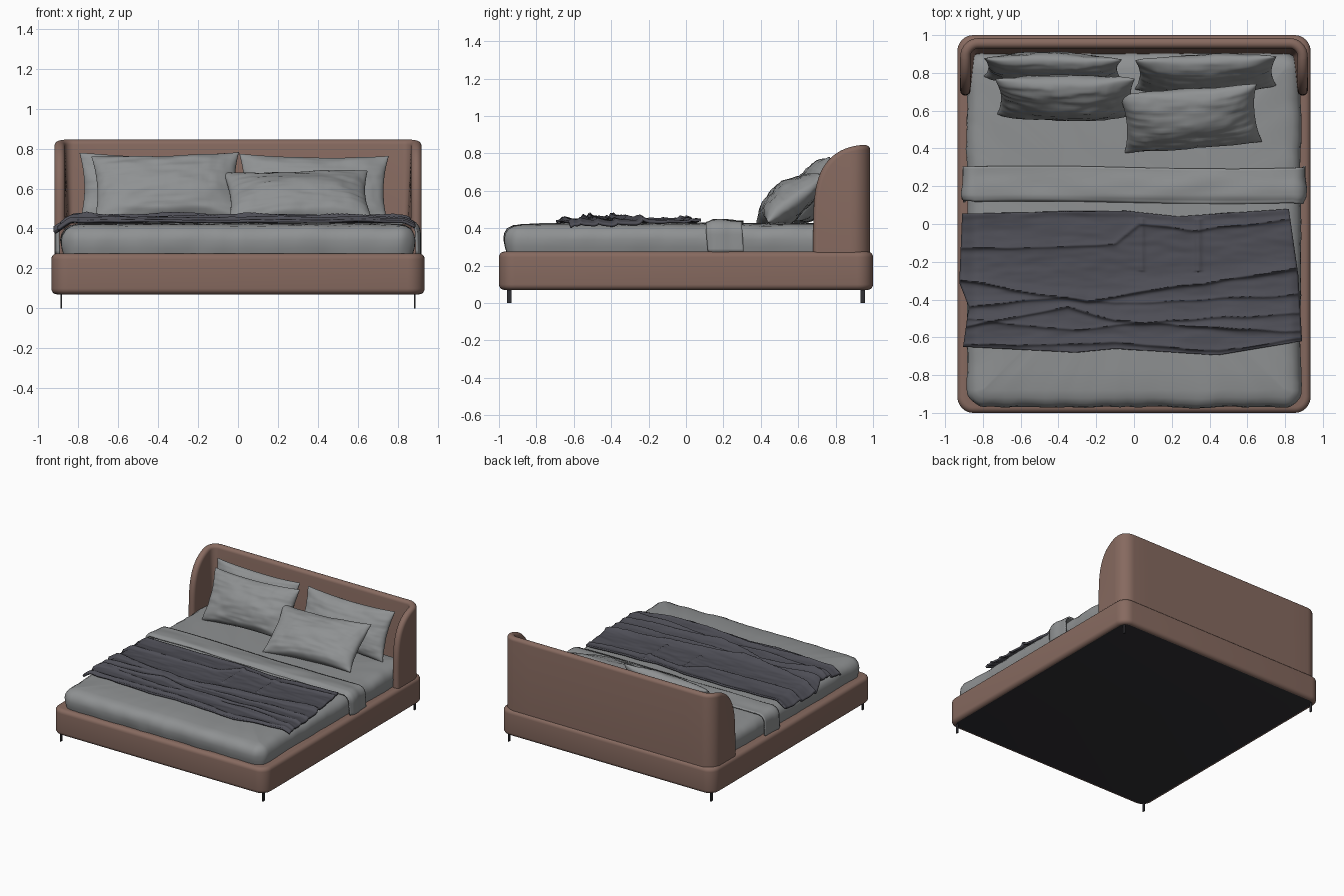
import bpy, bmesh, math
from mathutils import Vector, Matrix, noise

if "Cube" in bpy.data.objects:
    bpy.data.objects.remove(bpy.data.objects["Cube"])


def material(name, rgb):
    m = bpy.data.materials.new(name)
    m.diffuse_color = (*rgb, 1)
    m.use_nodes = True
    m.node_tree.nodes["Principled BSDF"].inputs["Base Color"].default_value = m.diffuse_color
    return m


BROWN = material("brown upholstery", (0.24, 0.143, 0.115))
GREY = material("grey linen", (0.275, 0.285, 0.29))
DARK = material("dark throw", (0.075, 0.075, 0.092))
BLACK = material("black base", (0.03, 0.029, 0.034))


def finish(name, bm, mats, angle=40):
    bmesh.ops.recalc_face_normals(bm, faces=bm.faces)
    me = bpy.data.meshes.new(name)
    bm.to_mesh(me)
    bm.free()
    for m in mats:
        me.materials.append(m)
    me.shade_smooth()
    me.set_sharp_from_angle(angle=math.radians(angle))
    ob = bpy.data.objects.new(name, me)
    bpy.context.collection.objects.link(ob)
    return ob


def skin(bm, rows, closed=False):
    """Quads between successive rows of points; returns the vertex rows."""
    vr = [[bm.verts.new(p) for p in r] for r in rows]
    for a, b in zip(vr, vr[1:]):
        n = len(a)
        for i in range(n if closed else n - 1):
            j = (i + 1) % n
            bm.faces.new((a[i], a[j], b[j], b[i]))
    return vr


def interp(pts, t):
    for (x0, y0), (x1, y1) in zip(pts, pts[1:]):
        if t <= x1:
            return y0 + (y1 - y0) * max(0, (t - x0) / (x1 - x0))
    return pts[-1][1]


def smooth(a, b, t):
    t = min(1, max(0, (t - a) / (b - a)))
    return t * t * (3 - 2 * t)


def rounded_rect(hx, hy, r, n=8, m=1):
    pts = []
    for q, (sx, sy) in enumerate(((1, 1), (-1, 1), (-1, -1), (1, -1))):
        for k in range(n + 1):
            a = math.pi / 2 * (q + k / n)
            pts.append(Vector((sx * (hx - r) + r * math.cos(a), sy * (hy - r) + r * math.sin(a))))
    out = []
    for i, p in enumerate(pts):
        q = pts[(i + 1) % len(pts)]
        s = m if i % (n + 1) == n else 1
        out += [p.lerp(q, k / s) for k in range(s)]
    return out


def block(name, hx, hy, cy, r, rings, mats, m=1, wrinkle=0.0):
    """Stack of rounded rectangles given as (inset, z)."""
    bm = bmesh.new()
    rows = []
    for d, z in rings:
        row = []
        for p in rounded_rect(hx - d, hy - d, max(r - d, 0.01), m=m):
            w = noise.noise((p.x * 6, p.y * 6, z * 5)) + 0.6 * noise.noise((p.x * 18, p.y * 18, z * 9))
            c = 1 + wrinkle * w if d < 0.15 else 1
            row.append((p.x * c, cy + p.y * c, z + wrinkle * 0.5 * w))
        rows.append(row)
    vr = skin(bm, rows, True)
    bm.faces.new(vr[0]).material_index = len(mats) - 1
    bm.faces.new(vr[-1])
    return finish(name, bm, mats)


# Bed base with dark underside
R = 0.03
arc = [math.pi / 2 * k / 5 for k in range(6)]
block("bed_base", 0.935, 1.0, 0, 0.085,
      [(R * (1 - math.sin(a)), 0.07 + R * (1 - math.cos(a))) for a in arc]
      + [(R * (1 - math.cos(a)), 0.245 + R * math.sin(a)) for a in arc], [BROWN, BLACK])

# Legs
for sx, a in ((-1, "left"), (1, "right")):
    for sy, b in ((-1, "front"), (1, "back")):
        bm = bmesh.new()
        bmesh.ops.create_cube(bm, size=1, matrix=Matrix.Translation((sx * 0.885, sy * 0.945, 0.04))
                              @ Matrix.Diagonal((0.008, 0.022, 0.08, 1)))
        finish(f"{b}_{a}_leg", bm, [BLACK])

# Mattress with soft rounded edge
block("mattress", 0.885, 0.94, -0.03, 0.09,
      [(0.015, 0.268), (0.006, 0.30), (0, 0.34), (0.006, 0.37), (0.022, 0.395), (0.05, 0.412),
       (0.09, 0.42), (0.2, 0.425), (0.5, 0.427)], [GREY], m=44, wrinkle=0.009)

# Wrap-round headboard: columns along a U path, rounded rim swept over the top
HX, YB, CR, LEN, RIM, TH, Z0, ZH = 0.893, 0.957, 0.07, 0.277, 0.025, 0.027, 0.27, 0.575


def column(kind, t, d, off):
    if kind == "wing":
        f = 0.98 * math.sin(t * math.pi / 2)
        x, y, nx, ny = -HX, YB - (LEN - d) * math.sqrt(1 - f ** 4.5), -1, 0
    elif kind == "corner":
        a = t * math.pi / 2
        nx, ny = -math.cos(a), math.sin(a)
        x, y = -HX + CR + CR * nx, YB - CR + CR * ny
    else:
        x, y, nx, ny = (-HX + CR) * (1 - t), YB, 0, 1
    s = min(1, (YB - y) / (LEN - d))
    h = (ZH - d) * (1 - s * s) ** (1 / 4.5)
    return Vector((x + nx * off, y + ny * off, Z0 + h)), s


half = ([("wing", k / 24) for k in range(25)] + [("corner", k / 8) for k in range(1, 9)]
        + [("back", k / 6) for k in range(1, 7)])
section = [(RIM * (1 - math.sin(a)), TH * math.cos(a)) for a in [math.pi * k / 10 for k in range(11)]]
rows = []
for kind, t in half:
    row = []
    for d, off in section:
        row.append(column(kind, t, d, off)[0])
    lo, hi = row[0].copy(), row[-1].copy()
    lo.z = Z0
    p, s = column(kind, t, RIM, -TH - 0.035 * (1 - column(kind, t, RIM, 0)[1]))
    p.z = Z0
    rows.append([lo] + row + [hi.lerp(p, 0.5), p])
rows += [[Vector((-p.x, p.y, p.z)) for p in r] for r in rows[-2::-1]]
bm = bmesh.new()
vr = skin(bm, rows)
for r in (vr[0], vr[-1]):
    bm.faces.new(r)
bmesh.ops.remove_doubles(bm, verts=bm.verts, dist=0.0004)
finish("headboard", bm, [BROWN], 50)


# Turned-down sheet band draped over both sides
def drape(s, y):
    top, flat, r = 0.428, 0.845, 0.05
    a = abs(s)
    sg = 1 if s > 0 else -1
    n = noise.noise((s * 4, y * 12, 3)) * 0.006
    lift = 0.014 * smooth(0.115, 0.15, y) * (1 - 0.7 * smooth(0.17, 0.30, y))
    if a < flat:
        return (s, y, top + lift + n)
    ang = min((a - flat) / r, math.pi / 2)
    down = max(0, a - flat - r * math.pi / 2)
    return (sg * (flat + (r + lift) * math.sin(ang) + n), y + 0.03 * down * sg + 2 * n,
            top - r + (r + lift) * math.cos(ang) - down)


bm = bmesh.new()
skin(bm, [[drape(-1.03 + 2.06 * i / 110, 0.115 + 0.185 * j / 16 + 0.008 * math.sin(i / 17))
           for i in range(111)] for j in range(17)])
ob = finish("sheet_fold", bm, [GREY])
mod = ob.modifiers.new("thickness", "SOLIDIFY")
mod.thickness, mod.offset = 0.012, 0

# Dark throw with long creases across the bed: (crease line, height)
FOLDS = [([(-0.92, -0.13), (-0.1, -0.11), (0.03, 0.0), (0.33, -0.03), (0.85, 0.03)], 0.016),
         ([(-0.92, -0.30), (-0.25, -0.41), (0.1, -0.35), (0.87, -0.24)], 0.026),
         ([(-0.9, -0.44), (-0.35, -0.39), (-0.1, -0.42), (0.88, -0.37)], 0.015),
         ([(-0.9, -0.54), (-0.35, -0.44), (-0.1, -0.51), (0.87, -0.57)], 0.022),
         ([(-0.9, -0.50), (-0.3, -0.56), (0.3, -0.50), (0.9, -0.47)], 0.016),
         ([(-0.9, -0.64), (-0.1, -0.63), (0.45, -0.67), (0.9, -0.60)], 0.016)]
LEFT = [(0, -0.905), (0.3, -0.875), (0.48, -0.925), (1, -0.91)]
RIGHT = [(0, 0.89), (0.5, 0.87), (1, 0.82)]
FRONT = [(0, -0.65), (0.33, -0.68), (0.45, -0.66), (0.75, -0.695), (1, -0.62)]
BACK = [(0, 0.055), (0.5, 0.07), (0.66, 0.04), (1, 0.08)]


def throw_point(u, v):
    x = interp(LEFT, v) * (1 - u) + interp(RIGHT, v) * u
    y = interp(FRONT, u) * (1 - v) + interp(BACK, u) * v
    z = 0.443
    for line, h in FOLDS:
        d = y - interp(line, x) + 0.012 * noise.noise((x * 5, h * 900, 0))
        h *= 1 + 0.6 * noise.noise((x * 3, h * 500, 7))
        z += h * (math.exp(-d / 0.035) if d > 0 else math.exp(d / 0.008))
    z += 0.007 * smooth(0.95, 1, v)
    z += 0.006 * noise.noise((x * 3, y * 14, 1)) + 0.003 * noise.noise((x * 9, y * 30, 5))
    if -0.25 < y < 0.03:  # cross crease
        z += 0.012 * math.exp(-((x - 0.34) / 0.015) ** 2) + 0.01 * math.exp(-((x - 0.04) / 0.012) ** 2)
    z -= 0.065 * smooth(0.82, 0.95, -x) + 0.04 * smooth(0.82, 0.93, x)
    return (x, y, min(z, 0.485))


bm = bmesh.new()
skin(bm, [[throw_point(i / 150, j / 130) for i in range(151)] for j in range(131)])
ob = finish("throw_blanket", bm, [DARK], 60)
mod = ob.modifiers.new("thickness", "SOLIDIFY")
mod.thickness, mod.offset = 0.014, -1


# Pillows: two puffed, creased sides meeting in a seam, corners pulled out
def pillow(name, loc, w, h, thick, lean, turn, roll, seed):
    N = 44
    bm = bmesh.new()
    for side in (1, -1):
        rows = []
        for j in range(N + 1):
            row = []
            for i in range(N + 1):
                u, v = -math.cos(math.pi * i / N), -math.cos(math.pi * j / N)
                puff = ((1 - u * u) * (1 - v * v)) ** 0.45
                edge = max(abs(u), abs(v)) ** 3
                crease = noise.noise((u * 2.5 + seed, v * 7, side)) + 0.6 * noise.noise((u * 9, v * 4 + seed, side))
                x = u * w / 2 * (1 - 0.07 * (1 - v * v))
                y = v * h / 2 * (1 - 0.10 * (1 - u * u))
                z = side * thick / 2 * puff * (1 - 0.15 * v + 0.14 * crease * (0.4 + edge))
                z += 0.012 * noise.noise((u * 2, v * 2, seed))
                row.append((x, y, z))
            rows.append(row)
        skin(bm, rows)
    bmesh.ops.remove_doubles(bm, verts=bm.verts, dist=0.0002)
    rot = (Matrix.Rotation(math.radians(turn), 4, "Z") @ Matrix.Rotation(math.radians(lean), 4, "X")
           @ Matrix.Rotation(math.radians(roll), 4, "Z"))
    bm.transform(Matrix.Translation(loc) @ rot)
    finish(name, bm, [GREY], 60)


pillow("left_back_pillow", (-0.43, 0.825, 0.60), 0.73, 0.37, 0.15, 74, -1, 0, 1.3)
pillow("left_front_pillow", (-0.36, 0.675, 0.60), 0.74, 0.39, 0.20, 62, -1, 2, 4.7)
pillow("right_back_pillow", (0.38, 0.80, 0.595), 0.75, 0.38, 0.17, 66, 2, -1, 8.1)
pillow("right_front_pillow", (0.30, 0.56, 0.555), 0.73, 0.40, 0.20, 38, 4, 1, 12.6)
